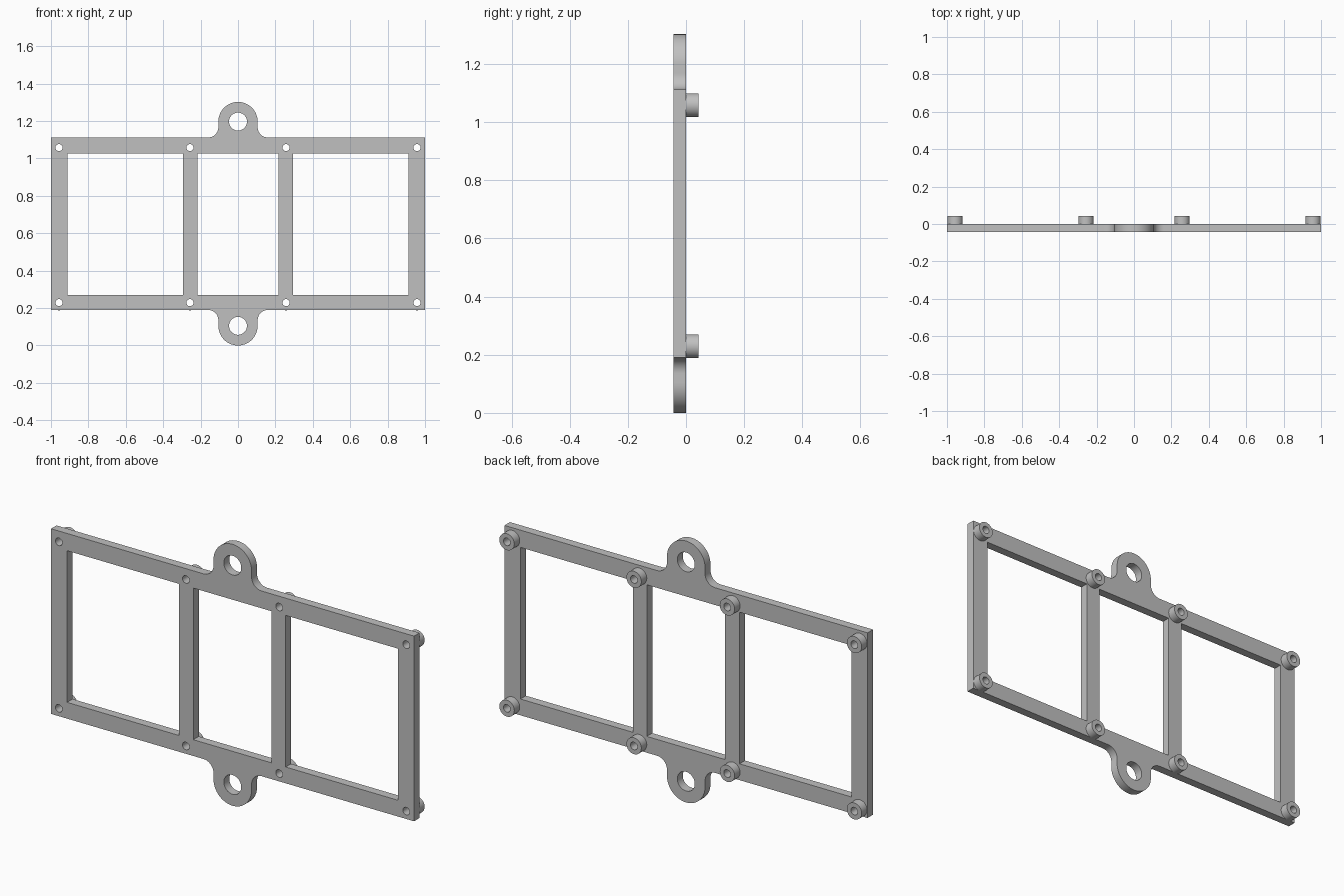
import bpy
import bmesh
from math import sin, cos, pi, radians

cube = bpy.data.objects.get("Cube")
if cube:
    bpy.data.objects.remove(cube, do_unlink=True)

# Single grey finish
grey = bpy.data.materials.new("plain_grey")
grey.use_nodes = True
colour = (0.53, 0.53, 0.53, 1)
grey.diffuse_color = colour
grey.node_tree.nodes["Principled BSDF"].inputs["Base Color"].default_value = colour

# Main dimensions
HALF_W, BOTTOM, TOP = 1.0, 0.19, 1.112
THICK = 0.043
MID_Z = (BOTTOM + TOP) / 2
EAR_R, EAR_HOLE, FILLET = 0.105, 0.048, 0.055
EAR_Z = TOP + 0.085
BOSS_R, SCREW_R = 0.041, 0.019
BOSS_X = (-0.957, -0.257, 0.257, 0.957)
BOSS_Z = (0.229, 1.058)


def arc(cx, cz, r, start, end, steps):
    """Points on an arc, angles in degrees."""
    angles = [radians(start + (end - start) * i / steps) for i in range(steps + 1)]
    return [(cx + r * cos(a), cz + r * sin(a)) for a in angles]


def circle(cx, cz, r, steps=40):
    return arc(cx, cz, r, 0, 360, steps)[:-1]


def rect(x0, x1, z0, z1):
    return [(x0, z0), (x1, z0), (x1, z1), (x0, z1)]


def extruded(name, loops, y0, y1):
    """Fill the outline minus its inner loops, and extrude from y0 to y1."""
    curve = bpy.data.curves.new(name + "_profile", "CURVE")
    curve.dimensions = "2D"
    curve.fill_mode = "BOTH"
    curve.extrude = (y1 - y0) / 2
    for loop in loops:
        spline = curve.splines.new("POLY")
        spline.points.add(len(loop) - 1)
        for point, (x, z) in zip(spline.points, loop):
            point.co = (x, z, 0, 1)
        spline.use_cyclic_u = True
    helper = bpy.data.objects.new(name + "_helper", curve)
    bpy.context.collection.objects.link(helper)
    bpy.context.view_layer.update()
    graph = bpy.context.evaluated_depsgraph_get()
    mesh = bpy.data.meshes.new_from_object(helper.evaluated_get(graph))
    bpy.data.objects.remove(helper, do_unlink=True)
    bpy.data.curves.remove(curve)

    # Stand the profile upright and close its seams
    bm = bmesh.new()
    bm.from_mesh(mesh)
    for v in bm.verts:
        x, z, d = v.co
        v.co = (x, (y0 + y1) / 2 - d, z)
    bmesh.ops.remove_doubles(bm, verts=bm.verts, dist=0.0001)
    bmesh.ops.recalc_face_normals(bm, faces=bm.faces)
    bm.to_mesh(mesh)
    bm.free()
    mesh.name = name
    mesh.materials.clear()
    mesh.materials.append(grey)

    obj = bpy.data.objects.new(name, mesh)
    bpy.context.collection.objects.link(obj)
    bpy.ops.object.select_all(action="DESELECT")
    obj.select_set(True)
    bpy.context.view_layer.objects.active = obj
    bpy.ops.object.shade_smooth_by_angle(angle=radians(30))
    return obj


# Frame outline: upper edge with its filleted ear, then the same turned half round
fx, fz = EAR_R + FILLET, TOP + FILLET
upper = [(HALF_W, TOP)]
upper += arc(fx, fz, FILLET, 270, 180, 12)
upper += arc(0, EAR_Z, EAR_R, 0, 180, 32)
upper += arc(-fx, fz, FILLET, 0, -90, 12)
upper += [(-HALF_W, TOP)]
outline = upper + [(-x, 2 * MID_Z - z) for x, z in upper]

# Windows, ear holes and screw holes
loops = [outline]
for x0, x1 in ((-0.912, -0.295), (-0.216, 0.216), (0.293, 0.912)):
    loops.append(rect(x0, x1, 0.271, 1.026))
for z in (EAR_Z, 2 * MID_Z - EAR_Z):
    loops.append(circle(0, z, EAR_HOLE))
for x in BOSS_X:
    for z in BOSS_Z:
        loops.append(circle(x, z, SCREW_R, 24))
extruded("frame_plate", loops, -THICK, 0)

# Hollow standoffs on the back
for level, z in zip(("lower", "upper"), BOSS_Z):
    for i, x in enumerate(BOSS_X):
        extruded(f"{level}_standoff_{i + 1}",
                 [circle(x, z, BOSS_R), circle(x, z, SCREW_R, 24)], 0, THICK)
